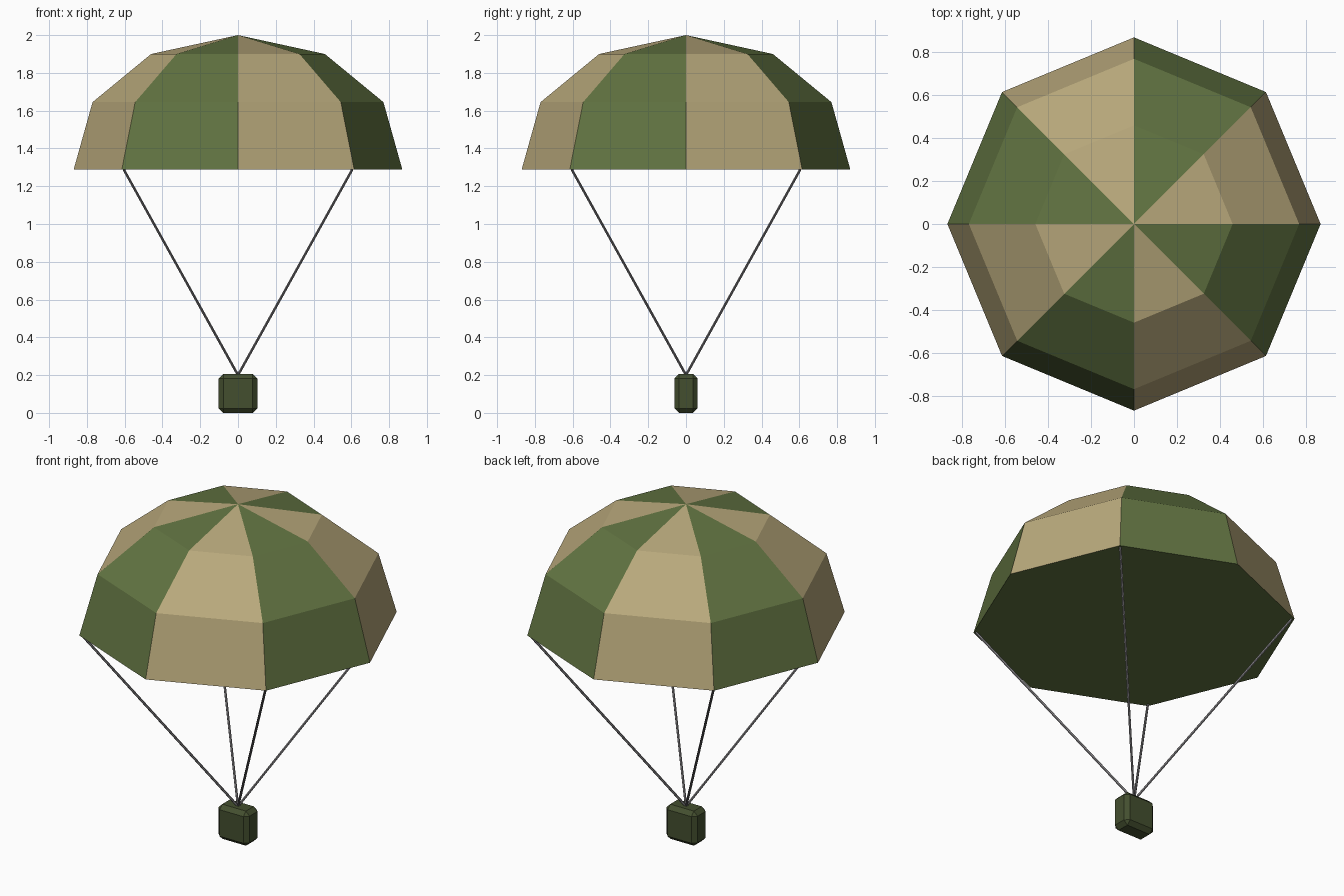
import bpy, bmesh
from math import cos, sin, pi
from mathutils import Vector

cube = bpy.data.objects.get("Cube")
if cube:
    bpy.data.objects.remove(cube, do_unlink=True)


def material(name, srgb):
    mat = bpy.data.materials.new(name)
    mat.use_nodes = True
    color = [(c / 255 / 12.92) if c < 11 else ((c / 255 + 0.055) / 1.055) ** 2.4 for c in srgb] + [1]
    mat.diffuse_color = color
    bsdf = next(n for n in mat.node_tree.nodes if n.type == 'BSDF_PRINCIPLED')
    bsdf.inputs["Base Color"].default_value = color
    return mat


def make_object(name, bm, *mats):
    bmesh.ops.recalc_face_normals(bm, faces=bm.faces)
    mesh = bpy.data.meshes.new(name)
    bm.to_mesh(mesh)
    bm.free()
    for mat in mats:
        mesh.materials.append(mat)
    obj = bpy.data.objects.new(name, mesh)
    bpy.context.collection.objects.link(obj)
    return obj


tan = material("tan cloth", (184, 168, 123))
green = material("green cloth", (97, 115, 65))
olive = material("dark olive", (68, 79, 47))
grey = material("grey cord", (135, 133, 136))

# Canopy: eight gores in alternating colours, closed underneath
SIDES = 8
RIM_R, RIM_Z = 0.87, 1.288
profile = [(RIM_R, RIM_Z), (0.77, 1.645), (0.46, 1.9)]
bm = bmesh.new()
rings = [[bm.verts.new((r * cos(2 * pi * k / SIDES), r * sin(2 * pi * k / SIDES), z))
          for k in range(SIDES)] for r, z in profile]
apex = bm.verts.new((0, 0, 2))
for k in range(SIDES):
    n = (k + 1) % SIDES
    gore = [bm.faces.new((lo[k], lo[n], hi[n], hi[k])) for lo, hi in zip(rings, rings[1:])]
    gore.append(bm.faces.new((rings[-1][k], rings[-1][n], apex)))
    for face in gore:
        face.material_index = k % 2
underside = bm.faces.new(rings[0][::-1])
underside.material_index = 1
make_object("canopy", bm, tan, green)

# Cords: from the diagonal rim corners down to the crate
knot = Vector((0, 0, 0.2))
for label, quarter in (("back_left", 0), ("back_right", 1), ("front_right", 2), ("front_left", 3)):
    angle = pi / 4 + quarter * pi / 2
    top = Vector((0.855 * cos(angle), 0.855 * sin(angle), RIM_Z))
    axis = top - knot
    bm = bmesh.new()
    bmesh.ops.create_cone(bm, cap_ends=True, segments=6, radius1=0.007, radius2=0.007, depth=axis.length)
    cord = make_object(label + "_cord", bm, grey)
    cord.location = (top + knot) / 2
    cord.rotation_euler = axis.to_track_quat('Z', 'Y').to_euler()

# Crate: chamfered box
bm = bmesh.new()
bmesh.ops.create_cube(bm, size=1)
bmesh.ops.scale(bm, vec=(0.204, 0.122, 0.206), verts=bm.verts)
bmesh.ops.translate(bm, vec=(0, 0, 0.103), verts=bm.verts)
crate = make_object("crate", bm, olive)
bevel = crate.modifiers.new("chamfer", 'BEVEL')
bevel.width = 0.024
bevel.segments = 1
